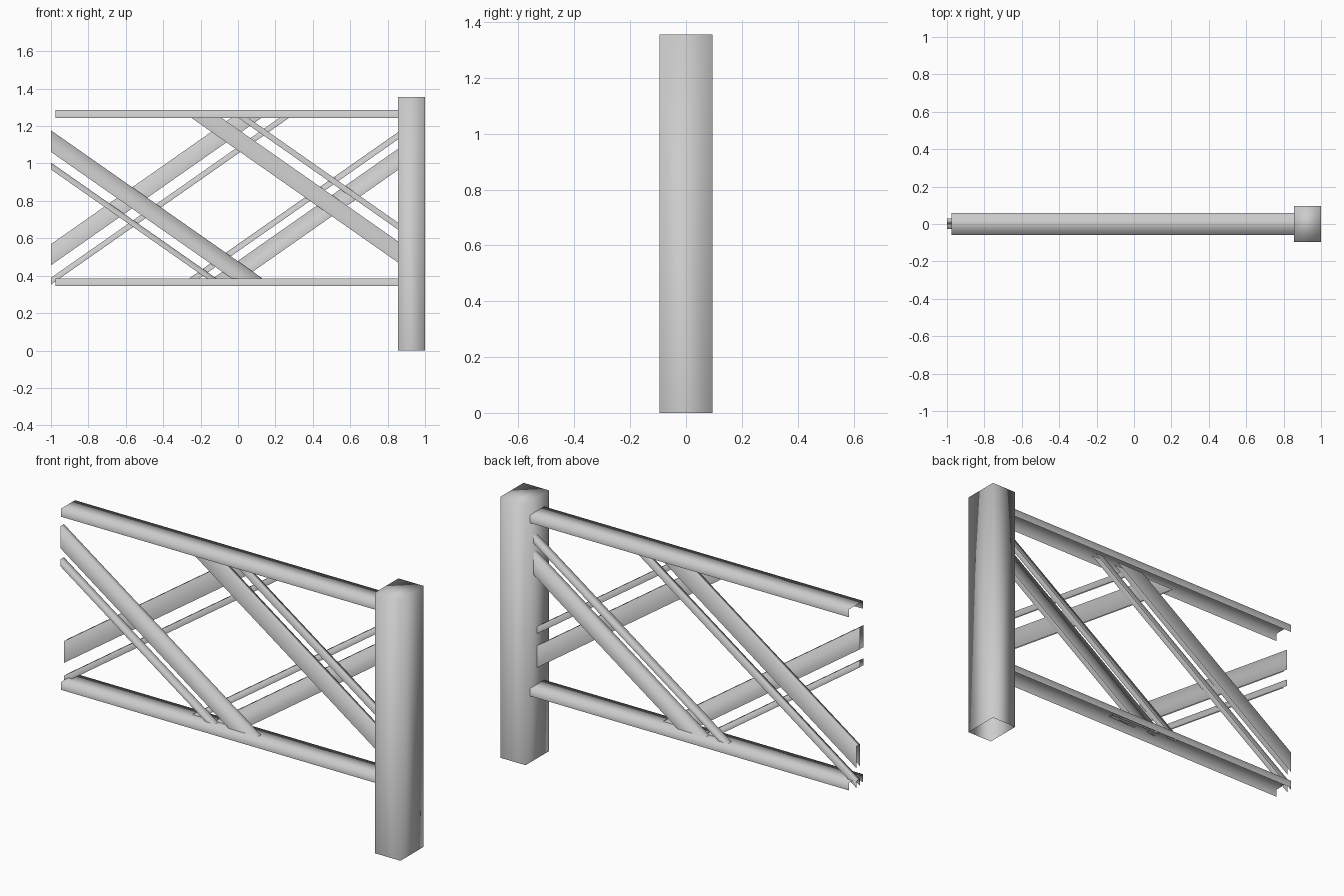
import bpy, bmesh

if "Cube" in bpy.data.objects:
    bpy.data.objects.remove(bpy.data.objects["Cube"])

POST_X = 0.855
SLOPE = 0.70


def mesh_object(name, verts, faces):
    mesh = bpy.data.meshes.new(name)
    mesh.from_pydata(verts, [], faces)
    bm = bmesh.new()
    bm.from_mesh(mesh)
    bmesh.ops.recalc_face_normals(bm, faces=bm.faces)
    # open shells: make sure the top wall faces up
    bm.faces.ensure_lookup_table()
    if bm.faces[0].normal.z < 0:
        bmesh.ops.reverse_faces(bm, faces=bm.faces)
    bm.to_mesh(mesh)
    bm.free()
    for p in mesh.polygons:
        p.use_smooth = True
    ob = bpy.data.objects.new(name, mesh)
    bpy.context.collection.objects.link(ob)
    return ob


def channel(name, top, bottom, y0, y1, ends=False):
    """Folded channel, open underneath: top and bottom are (x, z) pairs."""
    outline = [top[0], top[1], bottom[1], bottom[0]]
    verts = [(x, y, z) for y in (y0, y1) for x, z in outline]
    faces = [(0, 1, 5, 4), (0, 1, 2, 3), (4, 5, 6, 7)]
    if ends:
        faces += [(0, 3, 7, 4), (1, 2, 6, 5)]
    return mesh_object(name, verts, faces)


# Post, open at the bottom
channel("post", [(POST_X, 1.355), (1.0, 1.355)], [(POST_X, 0), (1.0, 0)],
        -0.095, 0.095, ends=True)

# Horizontal rails
for name, z0, z1 in (("lower_rail", 0.345, 0.385), ("upper_rail", 1.244, 1.285)):
    channel(name, [(-0.977, z1), (POST_X, z1)], [(-0.977, z0), (POST_X, z0)],
            -0.058, 0.058)


# Diagonal boards: cut upright at one end, level at the rail they run into
def board(name, x_end, z_top, z_bottom, z_rail, y0, y1):
    run = 1 if x_end < 0 else -1

    def edge(z):
        pts = [(x_end, z), (x_end + run * abs(z_rail - z) / SLOPE, z_rail)]
        return pts
    channel(name, edge(z_top), edge(z_bottom), y0, y1)


LOW, HIGH = 0.378, 1.247
FRONT, BACK = (-0.028, 0.0), (0.001, 0.03)
board("front_left_wide_board", -1.0, 1.177, 1.062, LOW, *FRONT)
board("front_left_thin_board", -1.0, 1.005, 0.968, LOW, *FRONT)
board("front_right_wide_board", POST_X, 0.584, 0.471, HIGH, *FRONT)
board("front_right_thin_board", POST_X, 0.684, 0.647, HIGH, *FRONT)
board("back_left_wide_board", -1.0, 0.569, 0.456, HIGH, *BACK)
board("back_left_thin_board", -1.0, 0.389, 0.353, HIGH, *BACK)
board("back_right_wide_board", POST_X, 1.078, 0.965, LOW, *BACK)
board("back_right_thin_board", POST_X, 1.167, 1.129, LOW, *BACK)
